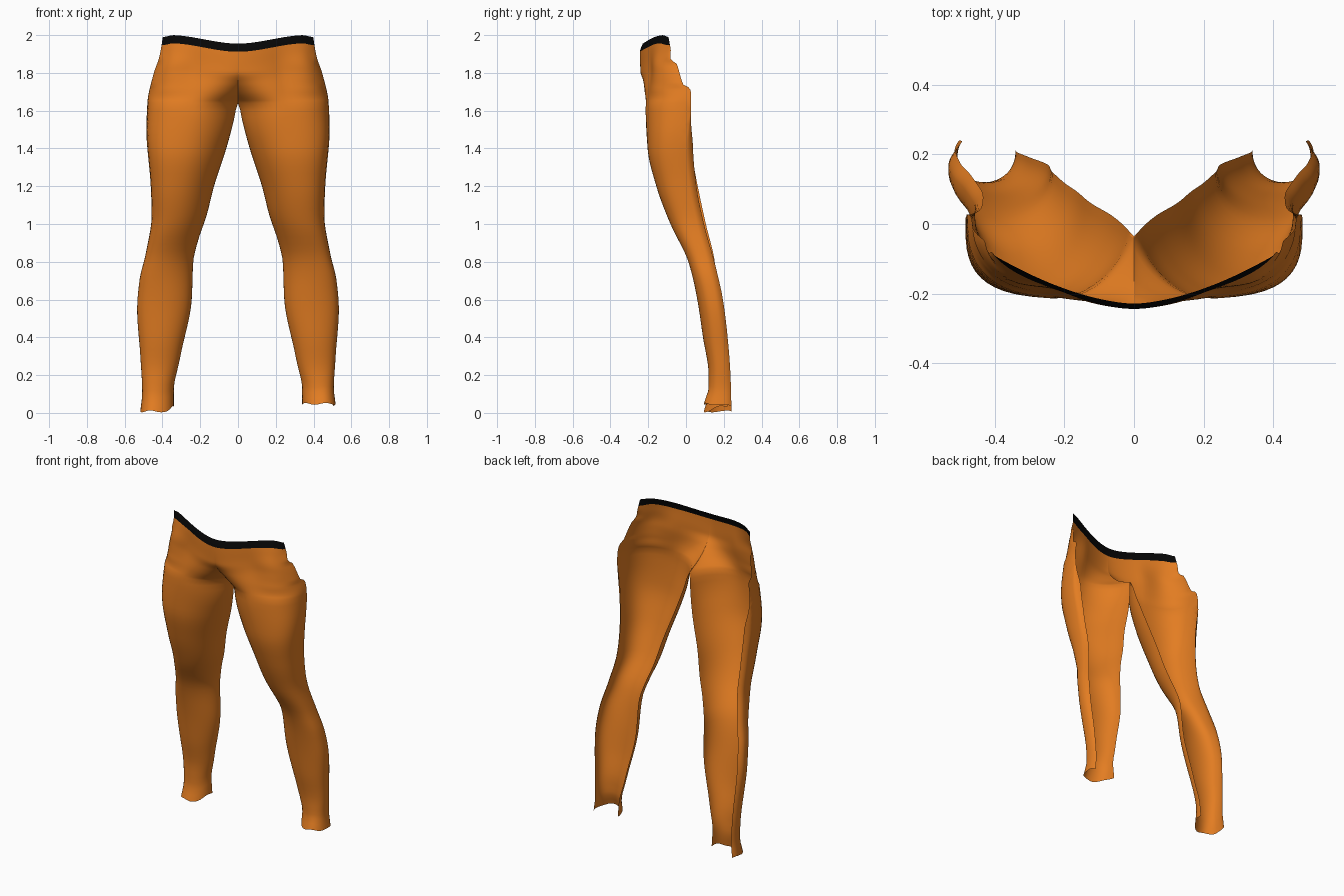
import bpy
import bmesh
import math

cube = bpy.data.objects.get("Cube")
if cube:
    bpy.data.objects.remove(cube, do_unlink=True)


def material(name, color):
    mat = bpy.data.materials.new(name)
    mat.use_nodes = True
    mat.diffuse_color = color
    mat.specular_intensity = 0
    bsdf = mat.node_tree.nodes["Principled BSDF"]
    bsdf.inputs["Base Color"].default_value = color
    bsdf.inputs["Specular IOR Level"].default_value = 0
    return mat


orange = material("orange cloth", (0.77, 0.205, 0.016, 1))
black = material("black elastic", (0.002, 0.002, 0.002, 1))

# Leg measurements by height: (z, value)
OUTER_X = [(0, .517), (.1, .507), (.3, .517), (.55, .534), (.7, .522), (.85, .487), (1.05, .457),
           (1.2, .462), (1.5, .485), (1.64, .48), (1.8, .447), (1.9, .415), (2, .398)]
INNER_X = [(0, .34), (.1, .34), (.3, .305), (.6, .245), (.8, .237), (.9, .215), (1.05, .165),
           (1.2, .127), (1.4, .062), (1.55, .022), (1.62, .008), (1.64, 0), (2, 0)]
OUTER_Y = [(0, .24), (.2, .235), (.4, .22), (.6, .195), (.8, .15), (1, .095), (1.2, .055),
           (1.4, .037), (1.6, .035), (1.7, .015), (1.8, -.03), (1.9, -.072), (2, -.093)]
INNER_Y = [(0, .22), (.2, .202), (.4, .185), (.6, .168), (.8, .152), (1, .105), (1.2, .062),
           (1.4, .023), (1.55, -.012), (1.64, -.035), (1.66, -.08), (1.7, -.145), (1.76, -.2),
           (1.84, -.24), (1.957, -.244), (2, -.229)]
FRONT_Y = [(0, .095), (.1, .12), (.2, .12), (.4, .09), (.6, .06), (.8, .015), (1, -.08),
           (1.2, -.155), (1.4, -.203), (1.6, -.213), (1.7, -.204), (1.82, -.191),
           (1.957, -.196), (2, -.186)]
# Extra fullness of the hip beside the thigh
HIP = [(0, 0), (1.4, 0), (1.64, .015), (1.72, .043), (1.82, .052), (1.92, .024), (2, 0)]
# Steps cut into the free edge at the hip
NOTCH = [(0, 0), (1.64, 0), (1.69, .009), (1.72, .013), (1.74, -.013), (1.8, -.003),
         (1.855, .006), (1.88, -.015), (1.94, 0), (2, 0)]


def smooth(t):
    t = max(0, min(1, t))
    return t * t * (3 - 2 * t)


def sample(track, z):
    """Smooth curve through the track, without overshoot."""
    n = len(track)
    slopes = [(track[k + 1][1] - track[k][1]) / (track[k + 1][0] - track[k][0])
              for k in range(n - 1)]

    def tangent(k):
        if k == 0 or k == n - 1:
            return slopes[min(k, n - 2)]
        a, b = slopes[k - 1], slopes[k]
        return 0 if a * b <= 0 else 2 * a * b / (a + b)

    k = max(i for i in range(n - 1) if i == 0 or track[i][0] <= z)
    (z0, v0), (z1, v1) = track[k], track[k + 1]
    h = z1 - z0
    t = (z - z0) / h
    return (v0 + (v1 - v0) * smooth(t)
            + h * (t * (1 - t) ** 2 * tangent(k) - t * t * (1 - t) * tangent(k + 1)))


CROTCH = 1.64
COLUMNS = 28


def point(side, u, v):
    """Surface point: u runs from outer edge to inner edge, v is height."""
    xo, xi = sample(OUTER_X, v), sample(INNER_X, v)
    yo, yi = sample(OUTER_Y, v), sample(INNER_Y, v)
    # the outer edge curls backwards on the leg
    curl = 1 - smooth((v - 1.4) / 0.3)
    pelvis = smooth((v - 1.45) / 0.3)
    thigh = smooth((v - 0.9) / 0.5)
    start = -math.radians(33) * curl
    a = start + (math.pi - start) * u
    c, s = math.cos(a), math.sin(a)
    x = (xo + xi) / 2 + (xo - xi) / 2 * c
    # chord between the edges, bowed flat across the belly
    bow = 1 + 0.7 * pelvis
    base_o = yo - 0.04 * curl
    y = yi + (base_o - yi) * ((1 + c) / 2) ** bow
    if a < 0:
        y = base_o + 0.074 * abs(s) * curl
    else:
        bulge = yi + (base_o - yi) * 0.5 ** bow - sample(FRONT_Y, v)
        power = 0.75 - 0.13 * thigh if c > 0 else 0.9 + 0.1 * thigh + 0.8 * pelvis
        y -= bulge * max(s, 0) ** power
        y -= sample(HIP, v) * max(math.sin(2 * a), 0) ** 1.5
    y += sample(NOTCH, v) * (1 - smooth(u / 0.2))
    # waist dips in the middle, hem is uneven
    dip = 0.045 * (1 - smooth(x / 0.36)) + 0.01 * smooth((x - 0.34) / 0.06)
    z = v - dip * smooth((v - CROTCH) / 0.3)
    ripple = 0.005 * math.sin(17 * u)
    if side < 0:
        hem = 0.008 + ripple + 0.03 * smooth((u - 0.75) / 0.2)
    else:
        hem = 0.048 + ripple - 0.012 * (1 - smooth(u / 0.3))
    z += max(hem, 0) * (1 - smooth(v / 0.25))
    return side * x, y, z


def span(a, b, n):
    return [a + (b - a) * k / n for k in range(n + 1)]


def shell(name, heights, mat):
    """Both mirrored halves, welded along the centre."""
    bm = bmesh.new()
    for side in (1, -1):
        grid = [[bm.verts.new(point(side, i / COLUMNS, v)) for i in range(COLUMNS + 1)]
                for v in heights]
        for low, high in zip(grid, grid[1:]):
            for i in range(COLUMNS):
                quad = [low[i], low[i + 1], high[i + 1], high[i]]
                bm.faces.new(quad if side < 0 else quad[::-1])
    centre = [v for v in bm.verts if abs(v.co.x) < 1e-4]
    bmesh.ops.remove_doubles(bm, verts=centre, dist=1e-4)
    mesh = bpy.data.meshes.new(name)
    bm.to_mesh(mesh)
    bm.free()
    mesh.materials.append(mat)
    for poly in mesh.polygons:
        poly.use_smooth = True
    obj = bpy.data.objects.new(name, mesh)
    bpy.context.collection.objects.link(obj)


BAND = 1.957
shell("leggings", span(0, CROTCH, 44)[:-1] + span(CROTCH, BAND, 22), orange)
shell("waistband", span(BAND, 2, 3), black)
